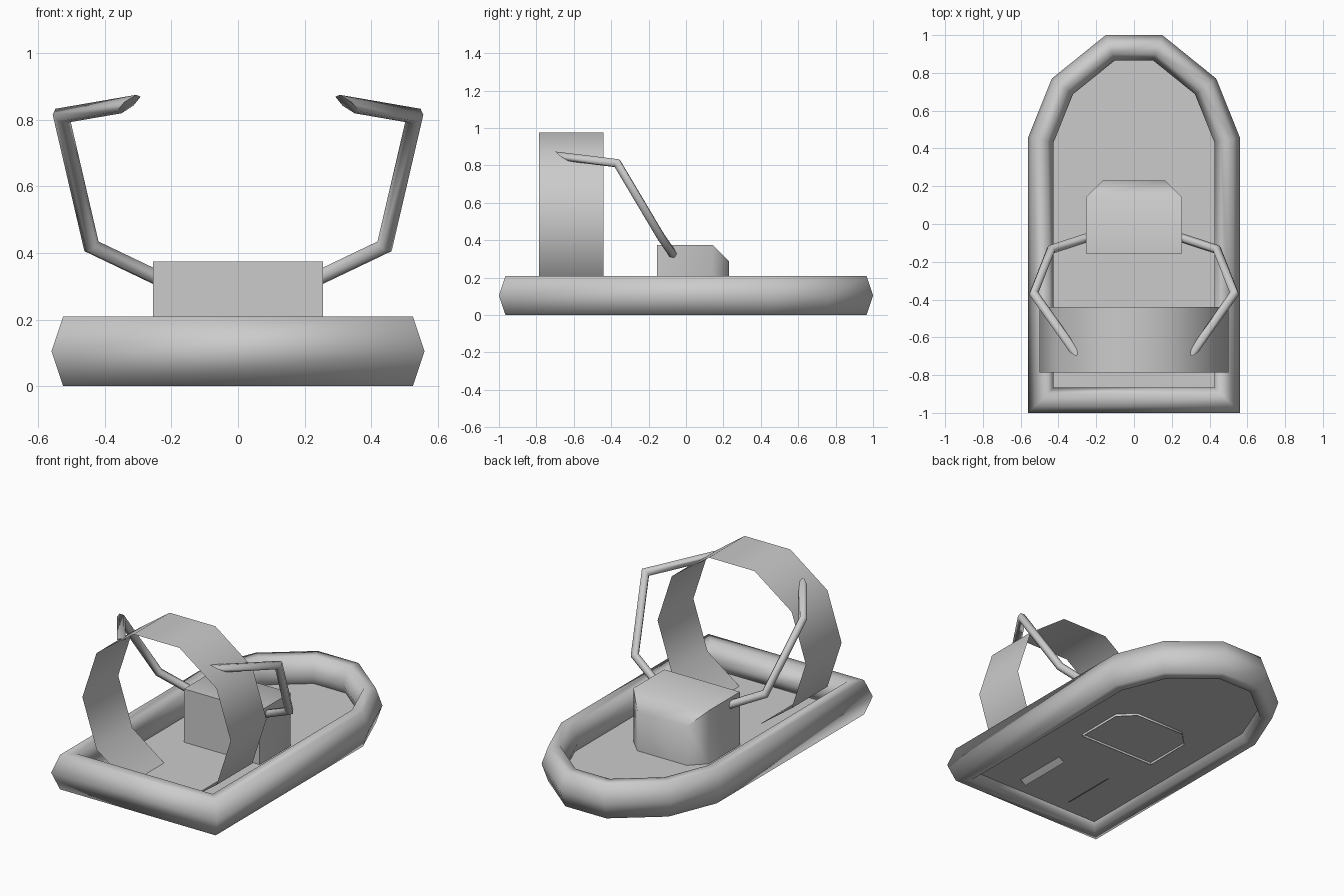
import bpy, bmesh, math
from mathutils import Vector

old = bpy.data.objects.get("Cube")
if old:
    bpy.data.objects.remove(old)

grey = bpy.data.materials.new("light_grey")
grey.use_nodes = True
grey.diffuse_color = (0.6, 0.6, 0.6, 1)
grey.node_tree.nodes["Principled BSDF"].inputs["Base Color"].default_value = (0.6, 0.6, 0.6, 1)


def finish(name, bm, angle=None, recalc=True):
    """Turn a bmesh into a named object, smoothed below the given angle."""
    if recalc:
        bmesh.ops.recalc_face_normals(bm, faces=bm.faces)
    mesh = bpy.data.meshes.new(name)
    bm.to_mesh(mesh)
    bm.free()
    mesh.materials.append(grey)
    obj = bpy.data.objects.new(name, mesh)
    bpy.context.collection.objects.link(obj)
    if angle:
        bpy.ops.object.select_all(action='DESELECT')
        obj.select_set(True)
        bpy.context.view_layer.objects.active = obj
        bpy.ops.object.shade_smooth_by_angle(angle=math.radians(angle))
    return obj


def mitred_rings(path, section, closed=False, end_normal=None):
    """Carry a section along a path, cutting it at the mitre plane of every corner."""
    path = [Vector(p) for p in path]
    ring = [path[0] + Vector(s) for s in section]
    rings = [ring]
    n = len(path)
    for i in range(1, n):
        into = (path[i] - path[i - 1]).normalized()
        if i < n - 1 or closed:
            normal = into + (path[(i + 1) % n] - path[i]).normalized()
        else:
            normal = Vector(end_normal or into)
        ring = [v - into * ((v - path[i]).dot(normal) / into.dot(normal)) for v in ring]
        rings.append(ring)
    return rings


def skin(rings, closed):
    """Join consecutive rings with quads; cap the ends of an open sweep."""
    bm = bmesh.new()
    loops = [[bm.verts.new(v) for v in r] for r in rings]
    pairs = list(zip(loops, loops[1:] + loops[:1]))
    for a, b in pairs if closed else pairs[:-1]:
        for k in range(len(a)):
            j = (k + 1) % len(a)
            bm.faces.new((a[k], a[j], b[j], b[k]))
    if not closed:
        bm.faces.new(loops[0])
        bm.faces.new(loops[-1])
    return bm


# Hull outline, starting at a stern corner
half = [(0.56, -1), (0.56, 0.46), (0.435, 0.77), (0.15, 1)]
outline = [(-0.56, -1, 0)] + [(x, y, 0) for x, y in half]
outline += [(-x, y, 0) for x, y in reversed(half[1:])]

# Inflated rim: hexagonal tube around the outline
profile = [(0, 0.105), (0.035, 0.21), (0.1, 0.21), (0.135, 0.105), (0.1, 0), (0.035, 0)]
rim = mitred_rings(outline, [(d, d, z) for d, z in profile], closed=True)
finish("hull_rim", skin(rim, True), 180)

# Deck inside the rim
bm = bmesh.new()
bm.faces.new([bm.verts.new(r[0]) for r in mitred_rings(outline, [(0.115, 0.115, 0.05)], True)])
finish("deck", bm, recalc=False)

# Console with chamfered forward edges and an open base
bm = bmesh.new()
bmesh.ops.create_cube(bm, size=1)
for v in bm.verts:
    v.co = (v.co.x * 0.51, 0.0375 + v.co.y * 0.385, 0.205 + v.co.z * 0.34)
forward = [e for e in bm.edges
           if all(v.co.y > 0 for v in e.verts) and any(v.co.z > 0.3 for v in e.verts)]
bmesh.ops.bevel(bm, geom=forward, offset=0.088, segments=1, affect='EDGES')
bm.normal_update()
base = [f for f in bm.faces if f.normal.z < -0.9]
bmesh.ops.delete(bm, geom=base, context='FACES_ONLY')
finish("console", bm, 60)

# Fan shroud: open ten-sided band without its bottom panel
bm = bmesh.new()
columns = []
for k in range(8, 18):
    a = math.radians(36 * k)
    x, z = 0.5 * math.cos(a), 0.5 + 0.5 * math.sin(a)
    columns.append([bm.verts.new((x, y, z)) for y in (-0.785, -0.44)])
for a, b in zip(columns, columns[1:]):
    bm.faces.new((a[0], b[0], b[1], a[1]))
finish("fan_shroud", bm, 60, recalc=False)

# Bent rails on both sides of the console, with slanted tips
for side, name in ((1, "left_rail"), (-1, "right_rail")):
    path = [(0.21, -0.06, 0.31), (0.44, -0.135, 0.42), (0.531, -0.368, 0.812), (0.328, -0.655, 0.847)]
    path = [Vector((side * x, y, z)) for x, y, z in path]
    along = (path[1] - path[0]).normalized()
    u = along.cross(Vector((0, 0, 1))).normalized()
    w = along.cross(u)
    section = [0.024 * (u * math.cos(math.pi * k / 3) + w * math.sin(math.pi * k / 3)) for k in range(6)]
    rings = mitred_rings(path, section, end_normal=(-0.03 * side, -0.043, -0.094))
    finish(name, skin(rings, False), 65)
